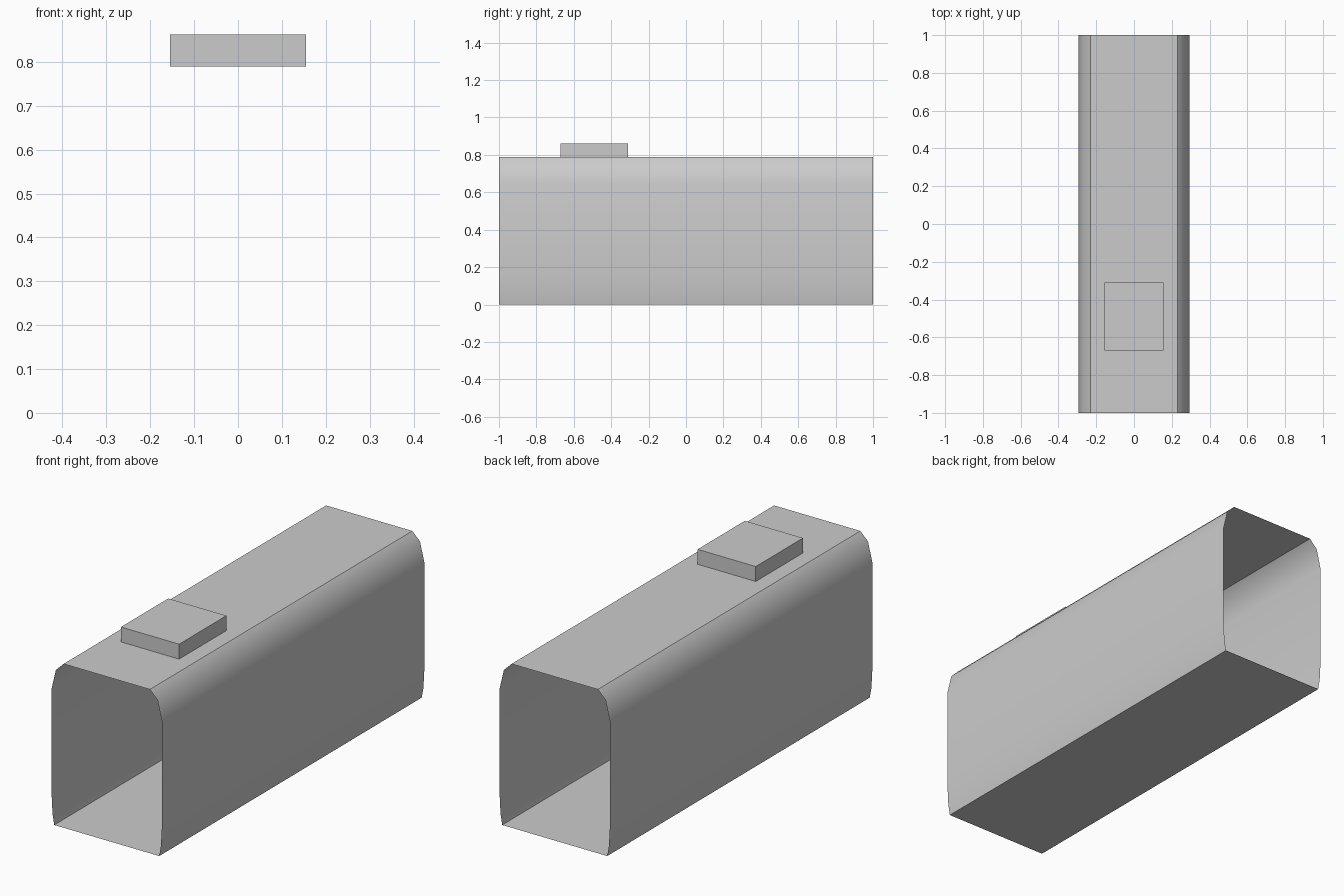
import bpy
import bmesh
import math

if "Cube" in bpy.data.objects:
    bpy.data.objects.remove(bpy.data.objects["Cube"], do_unlink=True)

# One plain grey for everything
grey = bpy.data.materials.new("plain_grey")
grey.use_nodes = True
colour = (0.6, 0.6, 0.6, 1)
grey.diffuse_color = colour
grey.node_tree.nodes["Principled BSDF"].inputs["Base Color"].default_value = colour


def finish(name, bm):
    bmesh.ops.recalc_face_normals(bm, faces=bm.faces)
    mesh = bpy.data.meshes.new(name)
    bm.to_mesh(mesh)
    bm.free()
    obj = bpy.data.objects.new(name, mesh)
    bpy.context.collection.objects.link(obj)
    mesh.materials.append(grey)
    return obj


# Open-ended body shell: mirrored half profile (x, z) swept along y
half = [(0.28, 0), (0.289, 0.05), (0.295, 0.16), (0.295, 0.65),
        (0.271, 0.75), (0.23, 0.79)]
profile = half + [(-x, z) for x, z in reversed(half)]
bm = bmesh.new()
front, back = [[bm.verts.new((x, y, z)) for x, z in profile] for y in (-1, 1)]
for i in range(len(profile)):
    j = (i + 1) % len(profile)
    bm.faces.new((front[i], front[j], back[j], back[i]))
body = finish("body_shell", bm)
# Open tube: make sure the side walls face outwards
if body.data.polygons[2].normal.x < 0:
    body.data.flip_normals()
bpy.ops.object.select_all(action="DESELECT")
body.select_set(True)
bpy.context.view_layer.objects.active = body
bpy.ops.object.shade_smooth_by_angle(angle=math.radians(35))

# Roof box
bm = bmesh.new()
bmesh.ops.create_cube(bm, size=1)
bmesh.ops.scale(bm, vec=(0.31, 0.36, 0.072), verts=bm.verts)
bmesh.ops.translate(bm, vec=(0, -0.49, 0.826), verts=bm.verts)
finish("roof_box", bm)
